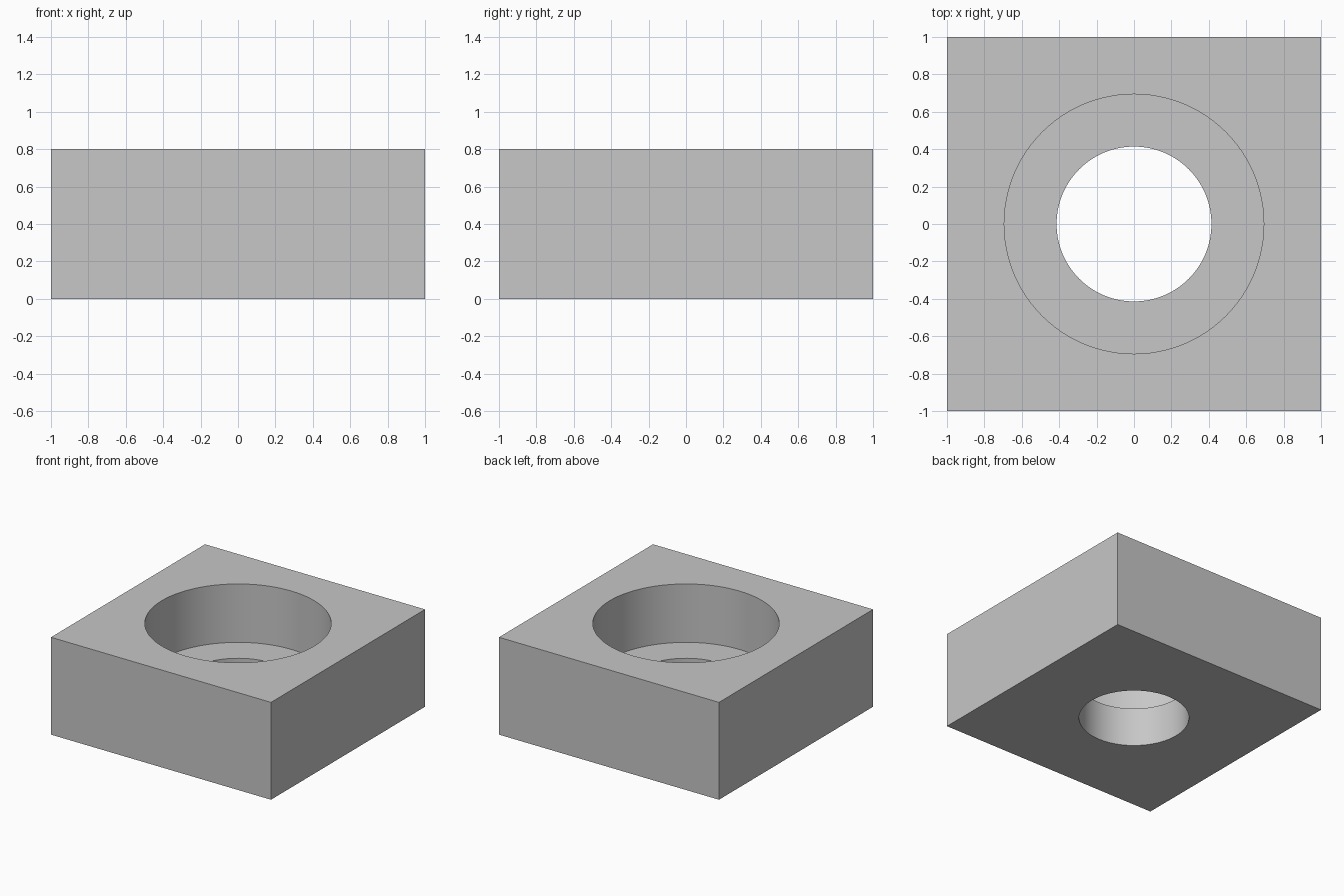
import bpy
import bmesh
import math

SIDES = 96
HALF, HEIGHT = 1.0, 0.8
BORE_R, POCKET_R, STEP_Z = 0.414, 0.694, 0.32

if "Cube" in bpy.data.objects:
    bpy.data.objects.remove(bpy.data.objects["Cube"], do_unlink=True)

grey = bpy.data.materials.new("plain grey")
colour = (0.57, 0.57, 0.57, 1)
grey.use_nodes = True
grey.diffuse_color = colour
grey.node_tree.nodes["Principled BSDF"].inputs["Base Color"].default_value = colour

bm = bmesh.new()


def loop(points, z):
    """Closed ring of edges at one height."""
    verts = [bm.verts.new((x, y, z)) for x, y in points]
    return [bm.edges.new((verts[i - 1], v)) for i, v in enumerate(verts)]


def circle(radius):
    angles = [math.tau * i / SIDES for i in range(SIDES)]
    return [(radius * math.cos(a), radius * math.sin(a)) for a in angles]


square = [(-HALF, -HALF), (HALF, -HALF), (HALF, HALF), (-HALF, HALF)]

# Outer walls, bore wall, step and pocket wall
outer_low, outer_top = loop(square, 0), loop(square, HEIGHT)
bore_low, bore_top = loop(circle(BORE_R), 0), loop(circle(BORE_R), STEP_Z)
pocket_low, pocket_top = loop(circle(POCKET_R), STEP_Z), loop(circle(POCKET_R), HEIGHT)
for a, b in ((outer_low, outer_top), (bore_low, bore_top),
             (bore_top, pocket_low), (pocket_low, pocket_top)):
    bmesh.ops.bridge_loops(bm, edges=a + b)

# Flat top and bottom around the round openings
for a, b, up in ((outer_top, pocket_top, 1), (outer_low, bore_low, -1)):
    bmesh.ops.triangle_fill(bm, use_beauty=True, edges=a + b, normal=(0, 0, up))

bmesh.ops.recalc_face_normals(bm, faces=bm.faces)
mesh = bpy.data.meshes.new("counterbored_block")
bm.to_mesh(mesh)
bm.free()
mesh.materials.append(grey)

block = bpy.data.objects.new("counterbored_block", mesh)
bpy.context.collection.objects.link(block)
bpy.context.view_layer.objects.active = block
block.select_set(True)
bpy.ops.object.shade_smooth_by_angle(angle=math.radians(30))
